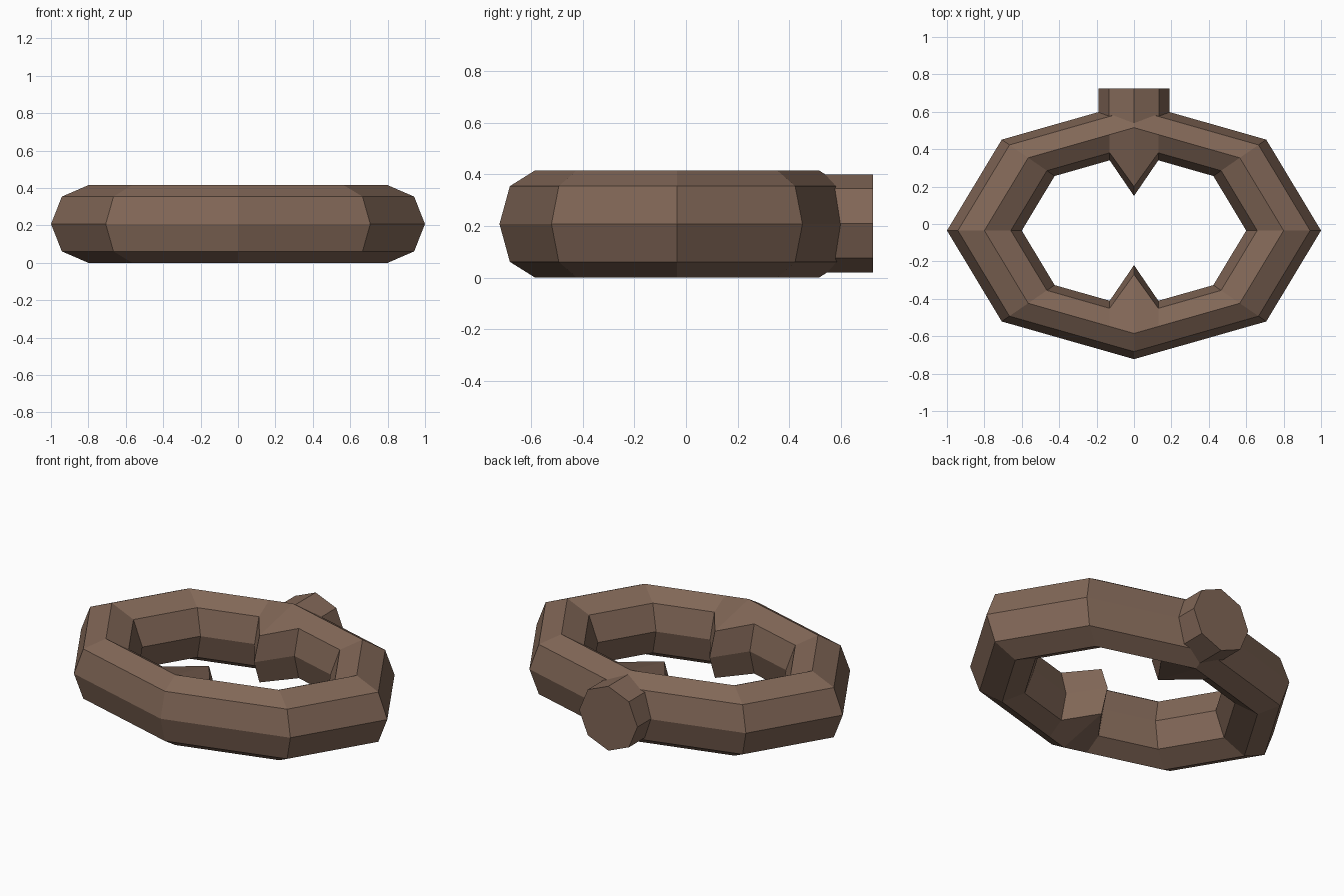
import bpy, bmesh, math
from mathutils import Vector, Matrix

if "Cube" in bpy.data.objects:
    bpy.data.objects.remove(bpy.data.objects["Cube"])

CY, CZ = -0.035, 0.2075
MAJOR, MINOR, YS = 0.8, 0.2, 0.6875

mat = bpy.data.materials.new("brown")
mat.diffuse_color = (0.22, 0.135, 0.095, 1)
mat.use_nodes = True
mat.node_tree.nodes["Principled BSDF"].inputs["Base Color"].default_value = mat.diffuse_color


def add_object(name, bm):
    bmesh.ops.recalc_face_normals(bm, faces=bm.faces)
    me = bpy.data.meshes.new(name)
    bm.to_mesh(me)
    bm.free()
    me.materials.append(mat)
    ob = bpy.data.objects.new(name, me)
    bpy.context.collection.objects.link(ob)
    return ob


def section(u):
    """Eight-sided cross-section of the oval ring at angle u (degrees)."""
    a = math.radians(u)
    pts = []
    for k in range(8):
        v = math.radians(45 * k)
        r = MAJOR + MINOR * math.cos(v)
        pts.append(Vector((r * math.cos(a), CY + r * math.sin(a) * YS,
                           CZ + 0.2075 * math.sin(v))))
    return pts


def cut(u, u2, x):
    """Section on the straight run between two angles where |x| is fixed."""
    return [p.lerp(q, x / abs(q.x)) for p, q in zip(section(u), section(u2))]


def pointed(u):
    """Middle section whose inner edge is drawn inwards to a point."""
    pts = section(u)
    s = 1 if u < 180 else -1
    for k, y, z in ((3, 0.235, 0.138), (4, 0.185, 0), (5, 0.235, -0.138)):
        pts[k] = Vector((0, CY + s * y, CZ + z))
    return pts


# Oval ring with two inward points
stations = []
for u in range(0, 360, 45):
    if u in (90, 270):
        stations += [cut(u, u - 45, 0.13), pointed(u), cut(u, u + 45, 0.13)]
    else:
        stations.append(section(u))
bm = bmesh.new()
rings = [[bm.verts.new(p) for p in s] for s in stations]
for i, a in enumerate(rings):
    b = rings[(i + 1) % len(rings)]
    for k in range(8):
        n = (k + 1) % 8
        bm.faces.new((a[k], b[k], b[n], a[n]))
add_object("ring", bm)

# Octagonal stub at the back
bm = bmesh.new()
y0, y1 = 0.5, 0.725
bmesh.ops.create_cone(bm, cap_ends=True, segments=8, radius1=0.19, radius2=0.19,
                      depth=y1 - y0,
                      matrix=Matrix.Translation((0, (y0 + y1) / 2, 0.21))
                      @ Matrix.Rotation(math.pi / 2, 4, 'X'))
add_object("back_stub", bm)
